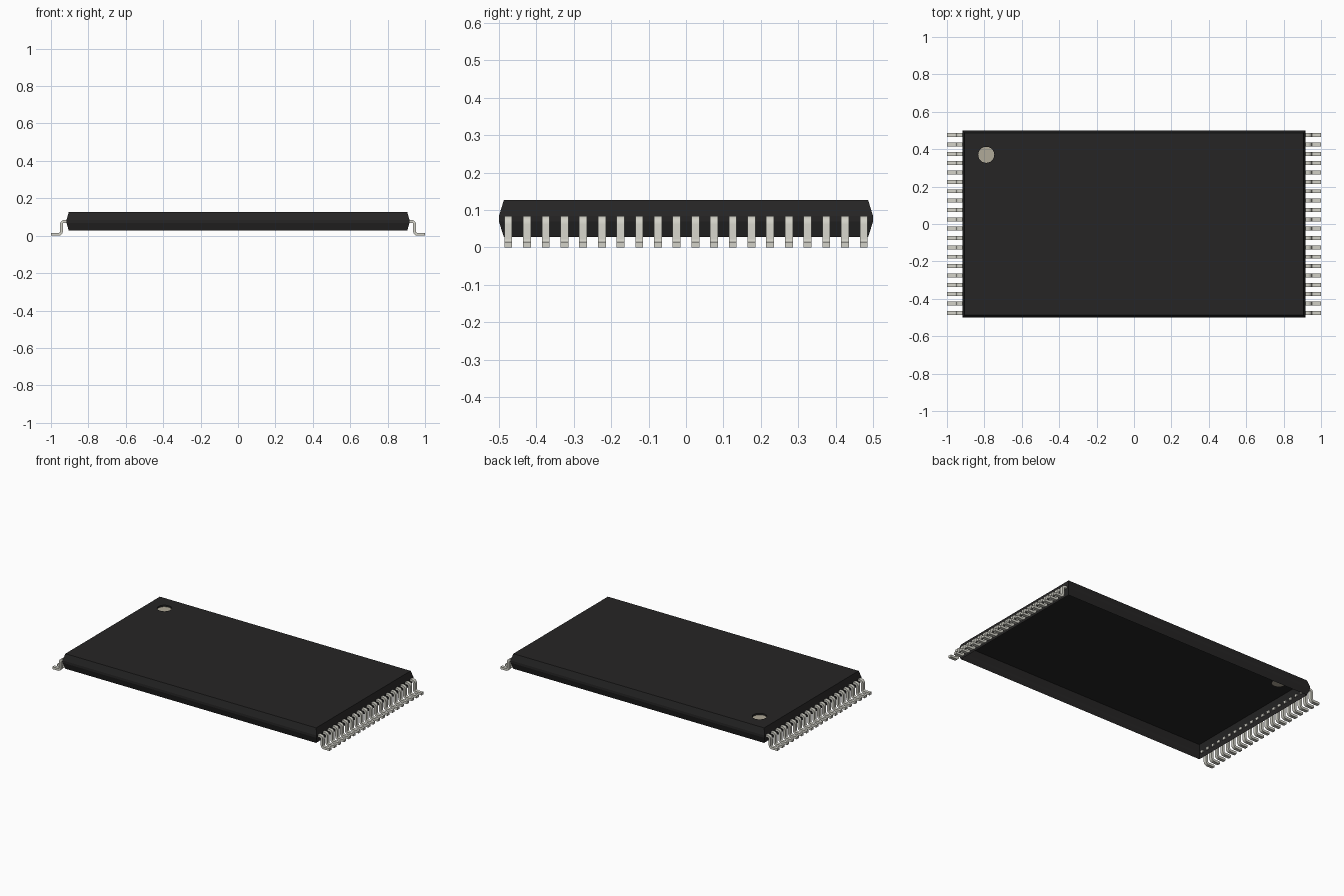
import bpy, bmesh, math

if "Cube" in bpy.data.objects:
    bpy.data.objects.remove(bpy.data.objects["Cube"], do_unlink=True)


def material(name, rgb):
    m = bpy.data.materials.new(name)
    m.use_nodes = True
    m.diffuse_color = (*rgb, 1)
    m.node_tree.nodes["Principled BSDF"].inputs["Base Color"].default_value = (*rgb, 1)
    return m


black = material("black plastic", (0.0194, 0.0185, 0.0185))
metal = material("pale metal", (0.645, 0.638, 0.572))
grey = material("marker grey", (0.435, 0.398, 0.316))


def make_object(name, bm, *mats):
    mesh = bpy.data.meshes.new(name)
    bm.to_mesh(mesh)
    bm.free()
    for m in mats:
        mesh.materials.append(m)
    ob = bpy.data.objects.new(name, mesh)
    bpy.context.collection.objects.link(ob)
    return ob


def bridge(bm, a, b):
    n = len(a)
    for i in range(n):
        j = (i + 1) % n
        bm.faces.new((a[i], a[j], b[j], b[i]))


def loop_edges(bm, ring):
    return [bm.edges.get((ring[i], ring[(i + 1) % len(ring)])) for i in range(len(ring))]


# Package body: open-bottomed shell, widest at the lead band
SECTIONS = [(0.905, 0.487, 0.028), (0.917, 0.5, 0.069),
            (0.917, 0.5, 0.084), (0.905, 0.487, 0.126)]
bm = bmesh.new()
rings = [[bm.verts.new((sx * hx, sy * hy, z))
          for sx, sy in ((-1, -1), (1, -1), (1, 1), (-1, 1))]
         for hx, hy, z in SECTIONS]
for low, high in zip(rings, rings[1:]):
    bridge(bm, low, high)

# Round recess for the pin one marker
DOT_X, DOT_Y, DOT_R, TOP, DEPTH = -0.79, 0.37, 0.043, 0.126, 0.010


def circle(z):
    return [bm.verts.new((DOT_X + DOT_R * math.cos(t * math.tau / 24),
                          DOT_Y + DOT_R * math.sin(t * math.tau / 24), z))
            for t in range(24)]


rim, floor = circle(TOP), circle(TOP - DEPTH)
bridge(bm, rim, floor)
disc = bm.faces.new(floor)
disc.material_index = 1
bmesh.ops.triangle_fill(bm, use_beauty=True,
                        edges=loop_edges(bm, rings[-1]) + loop_edges(bm, rim))
bmesh.ops.recalc_face_normals(bm, faces=bm.faces[:])
disc.normal_update()
if disc.normal.z < 0:
    bmesh.ops.reverse_faces(bm, faces=bm.faces[:])
make_object("package_body", bm, black, grey)

# Gull-wing lead: side profile of a bent strip
HALF_T, BEND, WIDTH, STEPS = 0.0075, 0.015, 0.021, 5
path = [(0.911, 0.0765, 0, 1)]                     # x, z, normal x, normal z
for i in range(STEPS + 1):                         # shoulder bend
    a = math.pi / 2 * (1 - i / STEPS)
    c, s = math.cos(a), math.sin(a)
    path.append((0.929 + BEND * c, 0.0615 + BEND * s, c, s))
for i in range(STEPS + 1):                         # ankle bend
    a = math.pi + math.pi / 2 * i / STEPS
    c, s = math.cos(a), math.sin(a)
    path.append((0.959 + BEND * c, 0.0225 + BEND * s, -c, -s))
path.append((1.0, 0.0075, 0, 1))


def add_lead(bm, side, y):
    prev = None
    for x, z, nx, nz in path:
        ring = [bm.verts.new((side * (x + d * HALF_T * nx), y + w * WIDTH / 2,
                              z + d * HALF_T * nz))
                for d, w in ((-1, -1), (-1, 1), (1, 1), (1, -1))]
        if prev:
            bridge(bm, prev, ring)
        else:
            bm.faces.new(ring)
        prev = ring
    bm.faces.new(prev)


# A row of twenty leads on each short side
for name, side in (("left_leads", 1), ("right_leads", -1)):
    bm = bmesh.new()
    for i in range(20):
        add_lead(bm, side, (i - 9.5) * 0.05)
    bmesh.ops.recalc_face_normals(bm, faces=bm.faces[:])
    ob = make_object(name, bm, metal)
    bpy.ops.object.select_all(action="DESELECT")
    ob.select_set(True)
    bpy.context.view_layer.objects.active = ob
    bpy.ops.object.shade_smooth_by_angle(angle=math.radians(35))
